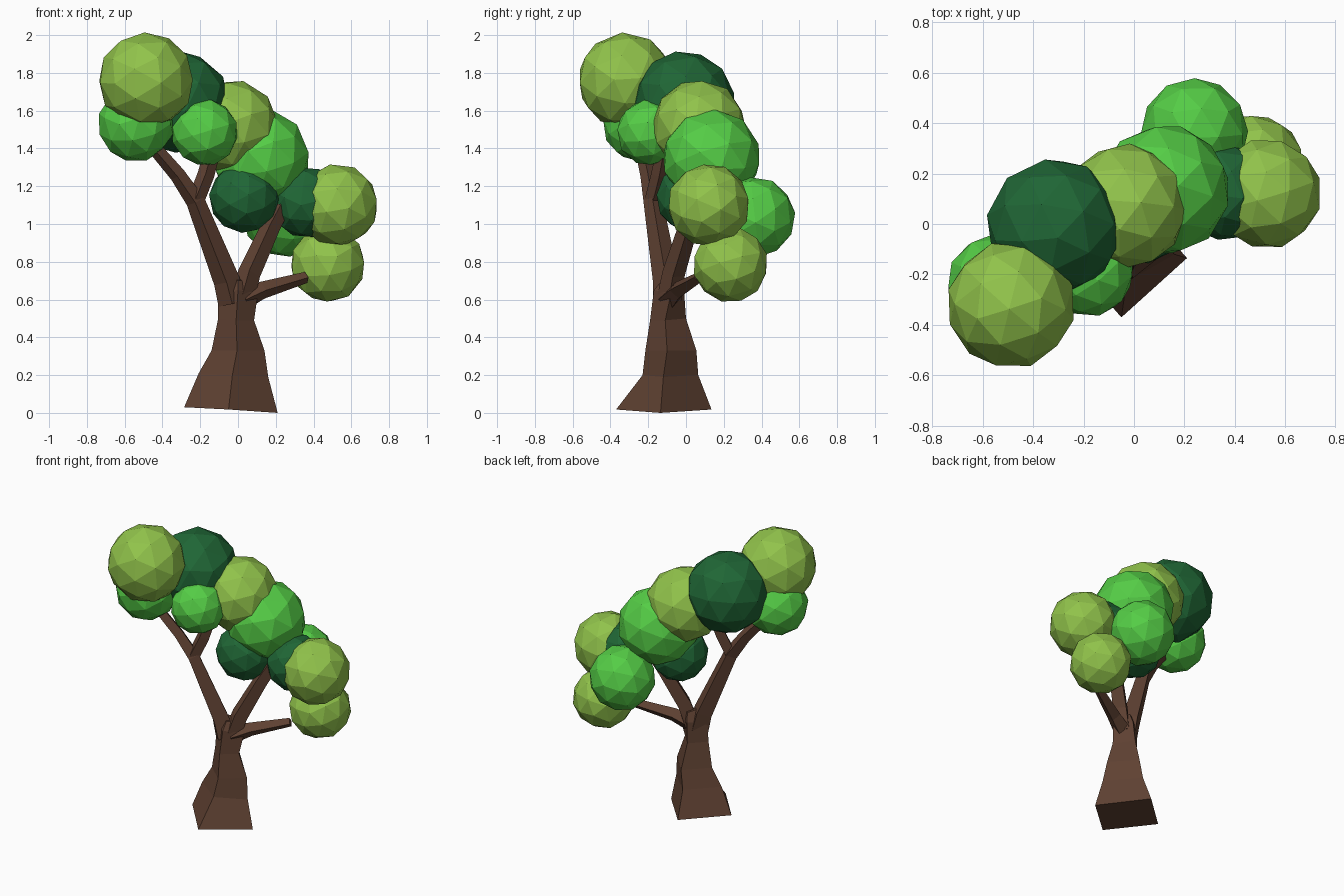
import bpy, bmesh, math, random
from mathutils import Vector, Euler

if "Cube" in bpy.data.objects:
    bpy.data.objects.remove(bpy.data.objects["Cube"])

random.seed(4)


def material(name, rgb):
    m = bpy.data.materials.new(name)
    m.diffuse_color = (*rgb, 1)
    m.use_nodes = True
    m.node_tree.nodes["Principled BSDF"].inputs["Base Color"].default_value = m.diffuse_color
    return m


BARK = material("brown bark", (0.114, 0.053, 0.032))
OLIVE = material("olive green", (0.283, 0.546, 0.07))
BRIGHT = material("bright green", (0.09, 0.61, 0.061))
DARK = material("dark green", (0.014, 0.133, 0.036))


def add_object(name, bm, mat):
    bmesh.ops.recalc_face_normals(bm, faces=bm.faces)
    me = bpy.data.meshes.new(name)
    bm.to_mesh(me)
    bm.free()
    me.materials.append(mat)
    ob = bpy.data.objects.new(name, me)
    bpy.context.collection.objects.link(ob)
    return ob


def skin(name, rings):
    """Closed four-sided tube through rings of four corners."""
    bm = bmesh.new()
    loops = [[bm.verts.new(p) for p in ring] for ring in rings]
    for a, b in zip(loops, loops[1:]):
        for i in range(4):
            j = (i + 1) % 4
            bm.faces.new((a[i], a[j], b[j], b[i]))
    bm.faces.new(loops[0][::-1])
    bm.faces.new(loops[-1])
    return add_object(name, bm, BARK)


def limb(name, path):
    """Tapered diamond-section branch; path holds (x, y, z, radius)."""
    pts = [Vector(p[:3]) for p in path]
    rings = []
    for i, p in enumerate(pts):
        d = (pts[min(i + 1, len(pts) - 1)] - pts[max(i - 1, 0)]).normalized()
        ref = Vector((0, 0, 1)) if abs(d.x) > 0.75 else Vector((1, 0, 0))
        u = (ref - d * ref.dot(d)).normalized()
        v = d.cross(u)
        r = path[i][3]
        rings.append([p + u * r, p + v * r, p - u * r, p - v * r])
    return skin(name, rings)


# Trunk: flared four-cornered base (left, front, right, back corners)
skin("trunk", [
    [(-0.285, -0.10, 0.03), (-0.05, -0.37, 0.018), (0.21, -0.135, 0.0), (-0.03, 0.135, 0.018)],
    [(-0.208, -0.10, 0.21), (-0.03, -0.23, 0.20), (0.16, -0.12, 0.19), (-0.02, 0.065, 0.20)],
    [(-0.14, -0.09, 0.33), (-0.005, -0.215, 0.33), (0.14, -0.10, 0.33), (0.0, 0.055, 0.33)],
    [(-0.105, -0.10, 0.50), (-0.01, -0.19, 0.49), (0.085, -0.11, 0.49), (-0.01, 0.0, 0.50)],
    [(-0.105, -0.09, 0.64), (0.0, -0.17, 0.65), (0.105, -0.08, 0.63), (0.0, -0.01, 0.64)],
    [(-0.06, -0.09, 0.73), (0.0, -0.13, 0.70), (0.07, -0.07, 0.70), (0.01, -0.03, 0.70)],
])

# Branches
limb("left_limb", [(-0.03, -0.10, 0.58, 0.075), (-0.06, -0.105, 0.70, 0.07),
                   (-0.225, -0.175, 1.12, 0.05), (-0.32, -0.20, 1.26, 0.042),
                   (-0.50, -0.25, 1.47, 0.035)])
limb("left_fork", [(-0.225, -0.175, 1.12, 0.045), (-0.17, -0.14, 1.26, 0.045),
                   (-0.11, -0.10, 1.48, 0.04)])
limb("middle_limb", [(0.02, -0.09, 0.60, 0.065), (0.06, -0.065, 0.74, 0.06),
                     (0.17, 0.01, 0.98, 0.052), (0.26, 0.07, 1.15, 0.045)])
limb("right_limb", [(0.02, -0.09, 0.60, 0.06), (0.13, -0.045, 0.65, 0.046),
                    (0.36, 0.07, 0.717, 0.03)])

# Foliage balls: x, y, z, radius, colour
for name, x, y, z, r, mat in [
    ("top_left_leaves", -0.487, -0.32, 1.76, 0.255, OLIVE),
    ("top_back_leaves", -0.315, -0.01, 1.645, 0.272, DARK),
    ("lower_left_leaves", -0.54, -0.24, 1.53, 0.203, BRIGHT),
    ("small_front_leaves", -0.177, -0.19, 1.485, 0.178, BRIGHT),
    ("upper_middle_leaves", -0.035, 0.07, 1.515, 0.25, OLIVE),
    ("middle_leaves", 0.12, 0.135, 1.35, 0.262, BRIGHT),
    ("inner_front_leaves", 0.033, 0.03, 1.14, 0.188, DARK),
    ("inner_right_leaves", 0.36, 0.125, 1.115, 0.19, DARK),
    ("right_leaves", 0.525, 0.12, 1.10, 0.22, OLIVE),
    ("lower_right_leaves", 0.475, 0.235, 0.785, 0.201, OLIVE),
    ("back_right_leaves", 0.24, 0.365, 1.037, 0.214, BRIGHT),
]:
    bm = bmesh.new()
    bmesh.ops.create_icosphere(bm, subdivisions=2, radius=r)
    spin = Euler([random.uniform(-math.pi, math.pi) for _ in range(3)])
    bmesh.ops.rotate(bm, verts=bm.verts, cent=(0, 0, 0), matrix=spin.to_matrix())
    add_object(name, bm, mat).location = (x, y, z)
